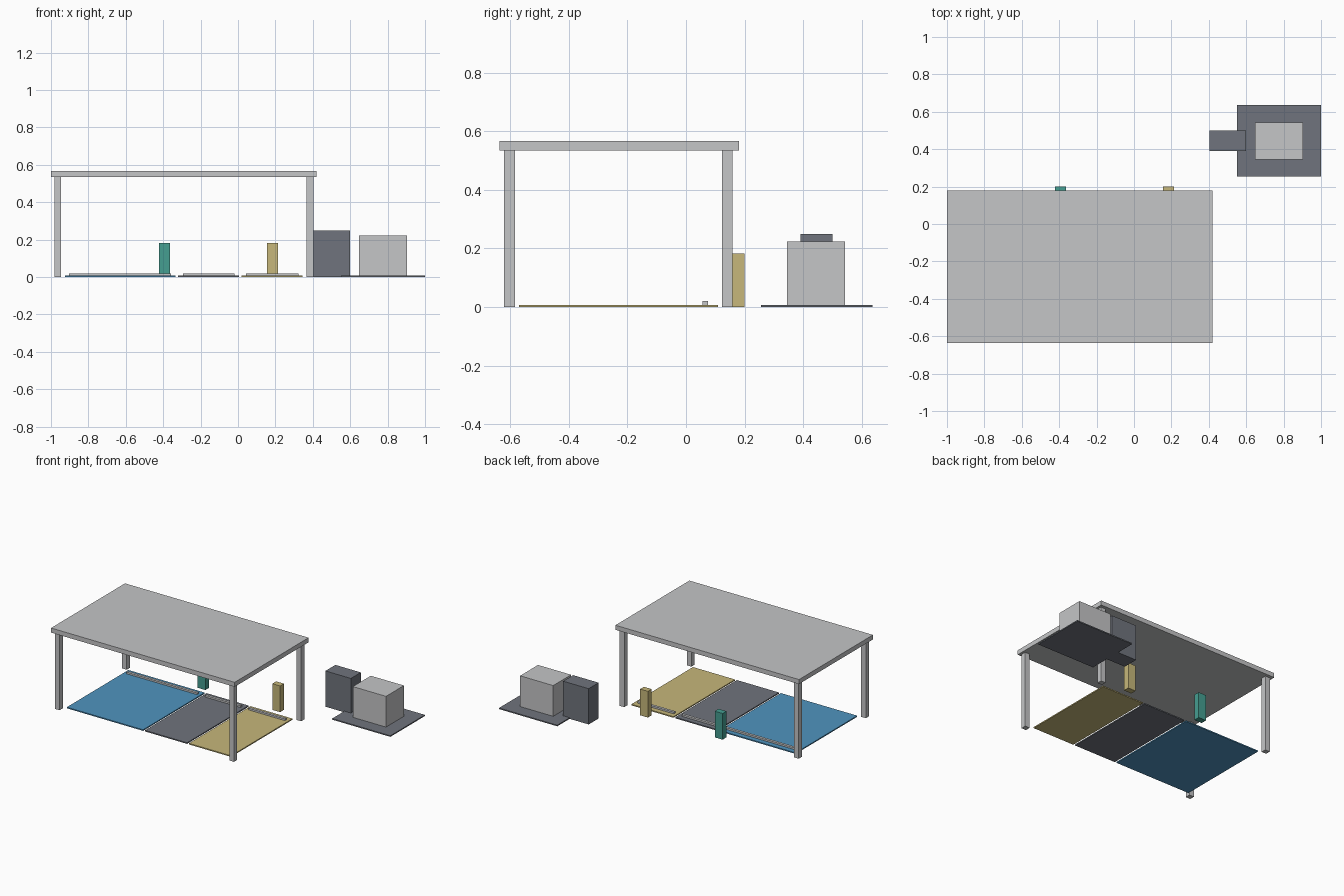
import bpy
import bmesh

if "Cube" in bpy.data.objects:
    bpy.data.objects.remove(bpy.data.objects["Cube"])


def material(name, srgb):
    lin = [c / 12.92 if c <= 0.04045 else ((c + 0.055) / 1.055) ** 2.4 for c in srgb]
    m = bpy.data.materials.new(name)
    m.diffuse_color = (*lin, 1)
    m.use_nodes = True
    m.node_tree.nodes["Principled BSDF"].inputs["Base Color"].default_value = m.diffuse_color
    return m


light = material("light_grey", (0.77, 0.775, 0.78))
dark = material("asphalt_grey", (0.44, 0.455, 0.49))
blue = material("blue", (0.31, 0.58, 0.75))
yellow = material("sand_yellow", (0.78, 0.72, 0.48))
teal = material("teal", (0.27, 0.62, 0.57))


def box(name, x, y, z, mat):
    """Box spanning the given (min, max) ranges."""
    bm = bmesh.new()
    bmesh.ops.create_cube(bm, size=1)
    for v in bm.verts:
        v.co = [r[0] + (c + 0.5) * (r[1] - r[0]) for c, r in zip(v.co, (x, y, z))]
    mesh = bpy.data.meshes.new(name)
    bm.to_mesh(mesh)
    bm.free()
    mesh.materials.append(mat)
    ob = bpy.data.objects.new(name, mesh)
    bpy.context.collection.objects.link(ob)
    return ob


# Canopy roof on four posts
box("canopy_roof", (-1, 0.42), (-0.637, 0.18), (0.535, 0.567), light)
for side, x in (("left", -0.982), ("right", 0.367)):
    for end, y in (("front", -0.62), ("back", 0.122)):
        box(f"{end}_{side}_post", (x, x + 0.036), (y, y + 0.036), (0, 0.536), light)

# Parking bays, each with a wheel stop
for name, x0, x1, inset, mat in (
    ("wide_bay", -0.925, -0.335, 0.022, blue),
    ("middle_bay", -0.32, 0.005, 0.025, dark),
    ("right_bay", 0.02, 0.345, 0.022, yellow),
):
    box(name, (x0, x1), (-0.57, 0.11), (0, 0.008), mat)
    box(name + "_wheel_stop", (x0 + inset, x1 - inset), (0.057, 0.075), (0.007, 0.02), light)

# Charging pedestals
box("left_charger", (-0.423, -0.363), (0.158, 0.2), (0, 0.183), teal)
box("right_charger", (0.155, 0.215), (0.158, 0.2), (0, 0.183), yellow)

# Equipment pad with transformer and switch cabinet
box("equipment_pad", (0.55, 1), (0.255, 0.637), (0, 0.008), dark)
box("transformer", (0.647, 0.903), (0.345, 0.543), (0.004, 0.223), light)
box("switch_cabinet", (0.403, 0.6), (0.39, 0.5), (0, 0.25), dark)
